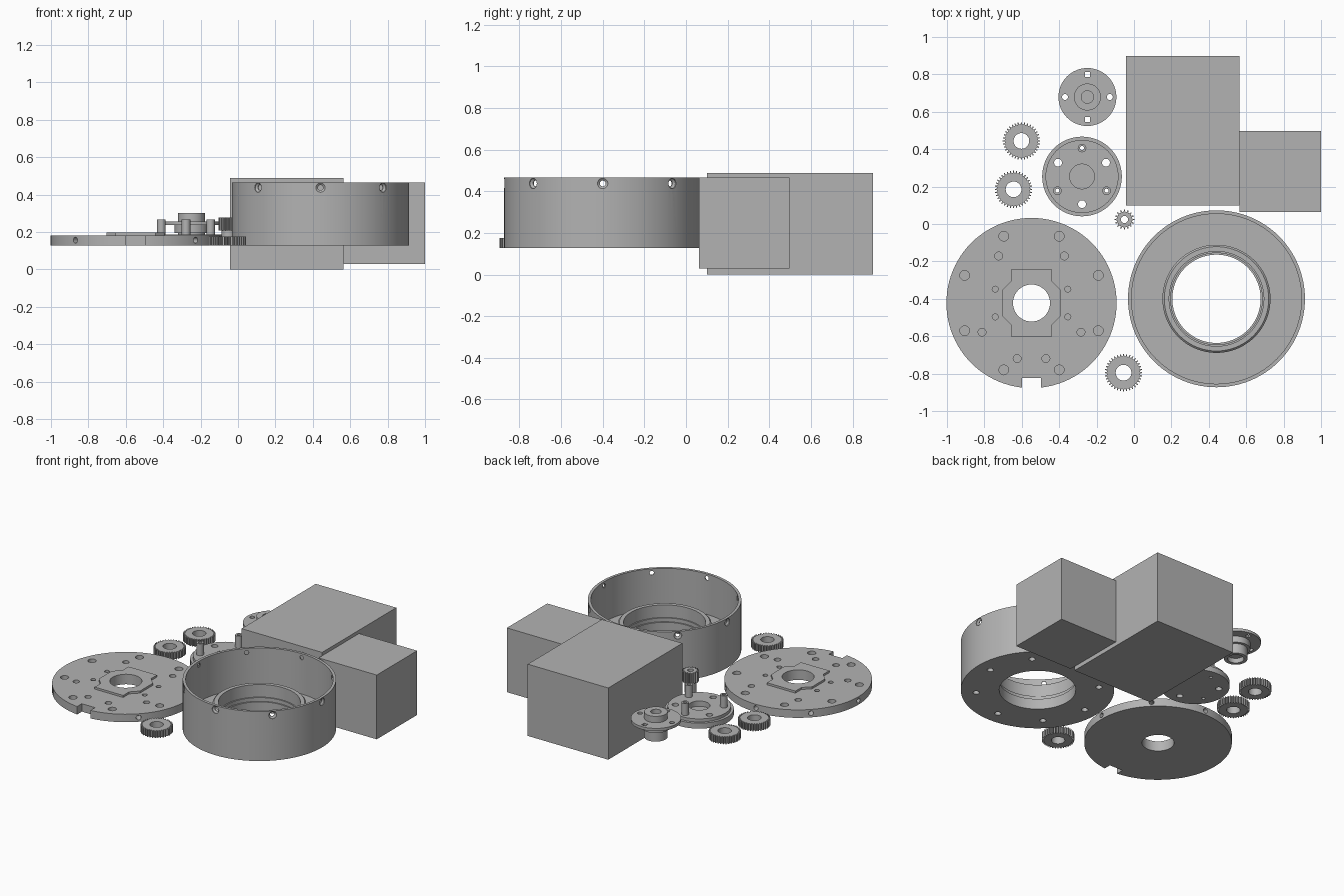
import bpy, bmesh, math
from mathutils import Matrix, Vector

if "Cube" in bpy.data.objects:
    bpy.data.objects.remove(bpy.data.objects["Cube"])

BASE = 0.128  # common underside of the gearbox parts
grey = bpy.data.materials.new("plain_grey")
grey.diffuse_color = (0.45, 0.45, 0.45, 1)
grey.use_nodes = True
grey.node_tree.nodes["Principled BSDF"].inputs["Base Color"].default_value = grey.diffuse_color


def lathe(bm, profile, mat=Matrix(), segs=32):
    """Revolve a closed (radius, z) profile about z; radius 0 collapses to one vertex."""
    rings = []
    for r, z in profile:
        n = 1 if r == 0 else segs
        rings.append([bm.verts.new(mat @ Vector((r * math.cos(math.tau * i / segs),
                                                 r * math.sin(math.tau * i / segs), z)))
                      for i in range(n)])
    for a, b in zip(rings, rings[1:] + rings[:1]):
        for i in range(segs):
            j = (i + 1) % segs
            vs = []
            for v in (a[i % len(a)], a[j % len(a)], b[j % len(b)], b[i % len(b)]):
                if v not in vs:
                    vs.append(v)
            if len(vs) > 2:
                bm.faces.new(vs)


def rod(bm, r, z0, z1, mat=Matrix(), segs=32):
    lathe(bm, [(0, z0), (r, z0), (r, z1), (0, z1)], mat, segs)


def prism(bm, pts, z0, z1):
    low = [bm.verts.new((x, y, z0)) for x, y in pts]
    high = [bm.verts.new((x, y, z1)) for x, y in pts]
    bm.faces.new(low)
    bm.faces.new(high)
    for i in range(len(pts)):
        j = (i + 1) % len(pts)
        bm.faces.new((low[i], low[j], high[j], high[i]))


def box(bm, x0, x1, y0, y1, z0, z1):
    prism(bm, [(x0, y0), (x1, y0), (x1, y1), (x0, y1)], z0, z1)


def polar(r, deg):
    a = math.radians(deg)
    return Matrix.Translation((r * math.cos(a), r * math.sin(a), 0))


def radial(deg, z):
    """Frame whose z axis points outward at an angle, at a given height."""
    return (Matrix.Translation((0, 0, z)) @ Matrix.Rotation(math.radians(deg), 4, 'Z')
            @ Matrix.Rotation(math.pi / 2, 4, 'Y'))


def make(name, bm, loc=(0, 0)):
    bmesh.ops.recalc_face_normals(bm, faces=bm.faces)
    me = bpy.data.meshes.new(name)
    bm.to_mesh(me)
    bm.free()
    me.materials.append(grey)
    ob = bpy.data.objects.new(name, me)
    ob.location = (*loc, 0)
    bpy.context.collection.objects.link(ob)
    return ob


def finish(ob, cut=None):
    """Apply the cuts, then smooth the round walls."""
    bpy.ops.object.select_all(action='DESELECT')
    bpy.context.view_layer.objects.active = ob
    ob.select_set(True)
    if cut:
        cutter = make("cutter", cut, ob.location[:2])
        cutter.hide_render = True
        bpy.context.view_layer.update()
        m = ob.modifiers.new("cut", 'BOOLEAN')
        m.operation, m.solver, m.object = 'DIFFERENCE', 'EXACT', cutter
        bpy.ops.object.modifier_apply(modifier=m.name)
        bpy.data.objects.remove(cutter)
    bpy.ops.object.shade_smooth_by_angle(angle=math.radians(25))


# Motor blocks
for name, dims in (("large_block", (-0.043, 0.563, 0.10, 0.897, 0, 0.488)),
                   ("small_block", (0.563, 1.0, 0.063, 0.497, 0.028, 0.465))):
    bm = bmesh.new()
    box(bm, *dims)
    make(name, bm)

# Round housing: wall, floor and stepped bearing boss
bm = bmesh.new()
lathe(bm, [(0.236, BASE), (0.473, BASE), (0.473, 0.465), (0.4545, 0.465), (0.4545, 0.19),
           (0.289, 0.19), (0.289, 0.30), (0.279, 0.31), (0.253, 0.31), (0.253, 0.225),
           (0.245, 0.225), (0.245, 0.20), (0.236, 0.20)], segs=96)
cut = bmesh.new()
for k in range(8):
    # countersunk wall screw holes and blind holes underneath
    lathe(cut, [(0, 0.43), (0.014, 0.43), (0.014, 0.459), (0.025, 0.468), (0.025, 0.5), (0, 0.5)],
          radial(45 * k, 0.437), 20)
    rod(cut, 0.02, BASE - 0.05, BASE + 0.04, polar(0.38, 45 * k), 20)
finish(make("housing", bm, (0.441, -0.40)), cut)

# Cover plate with raised pad, notch and blind holes
bm = bmesh.new()
rod(bm, 0.455, BASE, 0.182, segs=96)
cut = bmesh.new()
rod(cut, 0.099, 0, 0.3, segs=48)
box(cut, -0.05, 0.05, -0.6, -0.402, 0, 0.3)
for k in range(8):
    rod(cut, 0.026, 0.145, 0.3, polar(0.387, 22.5 + 45 * k), 20)
    if k != 6:
        rod(cut, 0.016, 0.40, 0.5, radial(45 * k, 0.156), 16)
for deg in (55, 125, -30.5, 210.5, -75.5, -104.5):
    rod(cut, 0.021, 0.145, 0.3, polar(0.307, deg), 20)
for sx in (-1, 1):
    for sy in (-1, 1):
        rod(cut, 0.016, 0.145, 0.3, Matrix.Translation((sx * 0.194, sy * 0.074, 0)), 16)
finish(make("cover_plate", bm, (-0.548, -0.4225)), cut)

# Raised pad around the cover bore
quarter = [(0.155, 0.07), (0.107, 0.118), (0.107, 0.182)]
half = quarter + [(-x, y) for x, y in reversed(quarter)]
bm = bmesh.new()
prism(bm, half + [(-x, -y) for x, y in half], 0.175, 0.196)
cut = bmesh.new()
rod(cut, 0.099, 0, 0.3, segs=48)
finish(make("cover_pad", bm, (-0.548, -0.4225)), cut)

# Planet carrier disc with blind centre and three holes between pins
carrier = (-0.278, 0.254)
bm = bmesh.new()
lathe(bm, [(0, BASE), (0.213, BASE), (0.213, 0.165), (0.195, 0.165), (0.195, 0.186),
           (0.066, 0.186), (0.066, 0.15), (0, 0.15)], segs=64)
cut = bmesh.new()
for k in range(3):
    rod(cut, 0.021, 0, 0.3, polar(0.148, 30 + 120 * k), 20)
    rod(cut, 0.011, 0, 0.3, polar(0.152, 90 + 120 * k), 16)
finish(make("carrier_disc", bm, carrier), cut)
bm = bmesh.new()
for k in range(3):
    lathe(bm, [(0.011, 0.18), (0.023, 0.18), (0.023, 0.267), (0.011, 0.267)],
          polar(0.152, 90 + 120 * k), 20)
finish(make("carrier_pins", bm, carrier))

# Output flange: hub, plate and stepped stub
bm = bmesh.new()
lathe(bm, [(0, 0.16), (0.05, 0.16), (0.05, BASE), (0.072, BASE), (0.072, 0.195), (0.09, 0.195),
           (0.09, 0.238), (0.155, 0.238), (0.155, 0.257), (0.072, 0.257), (0.072, 0.30),
           (0.033, 0.30), (0.033, 0.25), (0, 0.25)], segs=48)
cut = bmesh.new()
for k in range(4):
    square = k % 2
    turn = Matrix.Rotation(math.pi / 4, 4, 'Z') if square else Matrix()
    rod(cut, 0.02 if square else 0.016, 0.2, 0.3, polar(0.12, 90 * k) @ turn, 4 if square else 16)
finish(make("output_flange", bm, (-0.249, 0.679)), cut)


def gear(name, loc, teeth, tip, root, bore, z0, z1, shaft=0):
    pts = []
    for i in range(teeth):
        for f, r in ((-0.28, root), (-0.14, tip), (0.14, tip), (0.28, root)):
            a = math.tau * (i + f) / teeth
            pts.append((r * math.cos(a), r * math.sin(a)))
    bm = bmesh.new()
    prism(bm, pts, z0, z1)
    cut = bmesh.new()
    rod(cut, bore, 0, 0.4)
    finish(make(name, bm, loc), cut)
    if shaft:
        bm = bmesh.new()
        lathe(bm, [(bore, BASE), (shaft, BASE), (shaft, z0), (bore, z0)])
        finish(make(name + "_shaft", bm, loc))


# Planet gears and the sun pinion
for n, loc in enumerate(((-0.602, 0.444), (-0.644, 0.185), (-0.056, -0.795))):
    gear(f"planet_gear_{n + 1}", loc, 36, 0.10, 0.088, 0.042, BASE, 0.175)
gear("sun_pinion", (-0.051, 0.024), 16, 0.053, 0.041, 0.019, 0.207, 0.278, 0.036)
